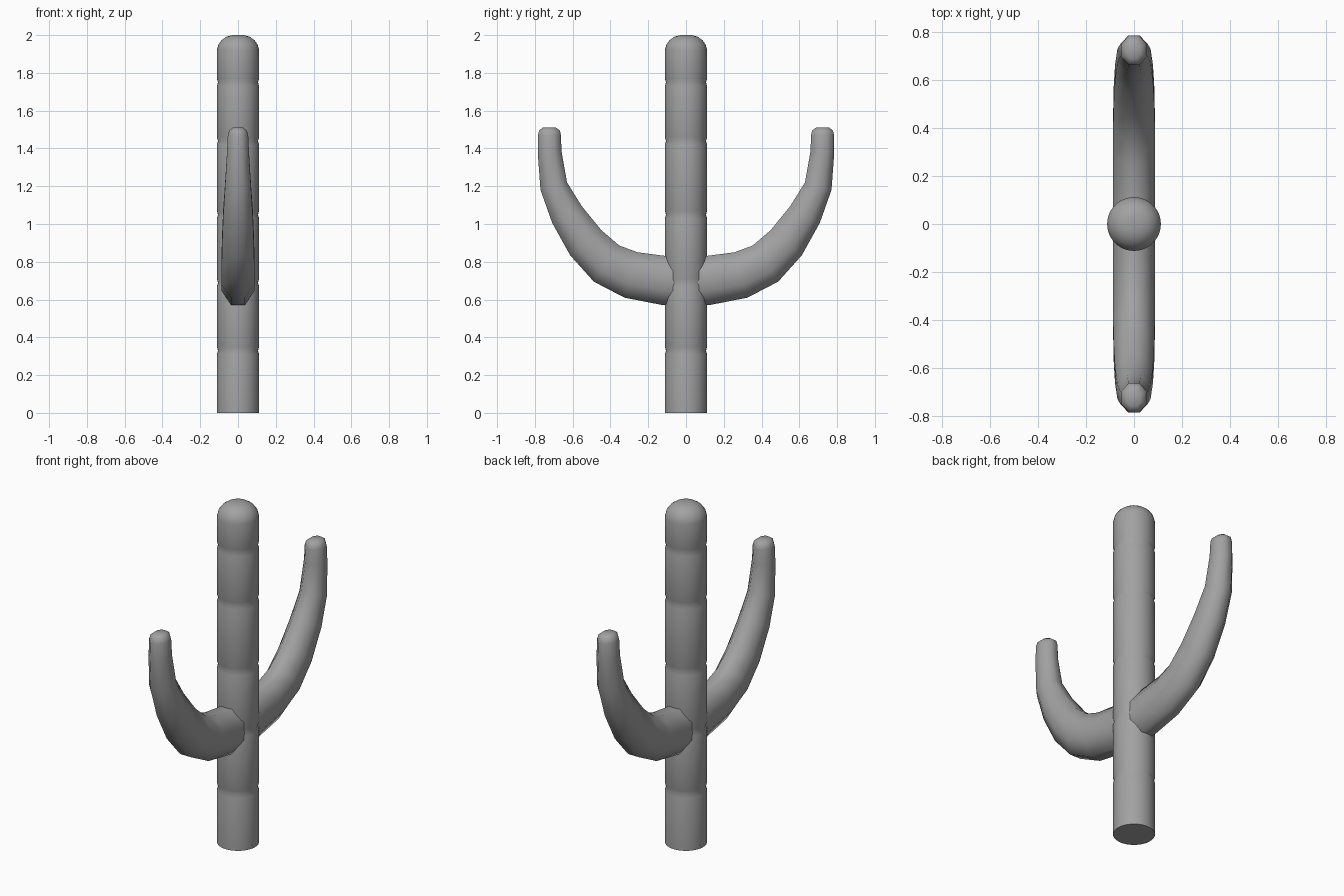
import bpy, bmesh, math
from mathutils import Vector

cube = bpy.data.objects.get("Cube")
if cube:
    bpy.data.objects.remove(cube, do_unlink=True)

grey = bpy.data.materials.new("plain_grey")
grey.use_nodes = True
colour = (0.36, 0.36, 0.36, 1)
grey.diffuse_color = colour
grey.node_tree.nodes["Principled BSDF"].inputs["Base Color"].default_value = colour


def loft(name, rings, sharp):
    """Skin a list of point rings and close both ends."""
    bm = bmesh.new()
    loops = [[bm.verts.new(p) for p in ring] for ring in rings]
    n = len(loops[0])
    for a, b in zip(loops, loops[1:]):
        for i in range(n):
            j = (i + 1) % n
            bm.faces.new((a[i], a[j], b[j], b[i]))
    bm.faces.new(loops[0][::-1])
    bm.faces.new(loops[-1])
    bmesh.ops.recalc_face_normals(bm, faces=bm.faces)
    mesh = bpy.data.meshes.new(name)
    bm.to_mesh(mesh)
    bm.free()
    mesh.materials.append(grey)
    obj = bpy.data.objects.new(name, mesh)
    bpy.context.collection.objects.link(obj)
    bpy.ops.object.select_all(action='DESELECT')
    obj.select_set(True)
    bpy.context.view_layer.objects.active = obj
    bpy.ops.object.shade_smooth_by_angle(angle=math.radians(sharp))
    return obj


def ellipse(centre, u, v, sides, turn=0.0):
    angles = [math.tau * (i + turn) / sides for i in range(sides)]
    return [centre + u * math.cos(a) + v * math.sin(a) for a in angles]


# Trunk: straight column with shallow grooves and a rounded top
radius = 0.112
profile = [(radius, 0)]
for z in (0.33, 0.69, 1.05, 1.44, 1.75):
    profile += [(radius, z - 0.02), (radius - 0.006, z), (radius, z + 0.02)]
profile += [(radius, 1.92), (0.104, 1.95), (0.085, 1.975), (0.06, 1.992), (0.03, 2.0)]
X, Y = Vector((1, 0, 0)), Vector((0, 1, 0))
loft("trunk", [ellipse(Vector((0, 0, z)), X * r, Y * r, 32) for r, z in profile], 50)

# Arms: path y, z, then half thickness in the bend plane and half width across
path = [
    (0.00, 0.70, 0.130, 0.087), (0.11, 0.70, 0.130, 0.087),
    (0.29, 0.73, 0.125, 0.087), (0.42, 0.79, 0.117, 0.087),
    (0.53, 0.90, 0.106, 0.085), (0.63, 1.05, 0.090, 0.079),
    (0.70, 1.20, 0.073, 0.069), (0.722, 1.38, 0.063, 0.058),
    (0.723, 1.47, 0.061, 0.054), (0.723, 1.495, 0.055, 0.046),
    (0.723, 1.51, 0.035, 0.028),
]
flat = 1 / math.cos(math.pi / 8)
for side, name in ((-1, "front_arm"), (1, "back_arm")):
    points = [Vector((0, side * y, z)) for y, z, t, w in path]
    rings = []
    for i, (y, z, thick, wide) in enumerate(path):
        along = points[min(i + 1, len(points) - 1)] - points[max(i - 1, 0)]
        across = along.normalized().cross(X)
        rings.append(ellipse(points[i], X * wide * flat, across * thick * flat, 8, 0.5))
    loft(name, rings, 60)
